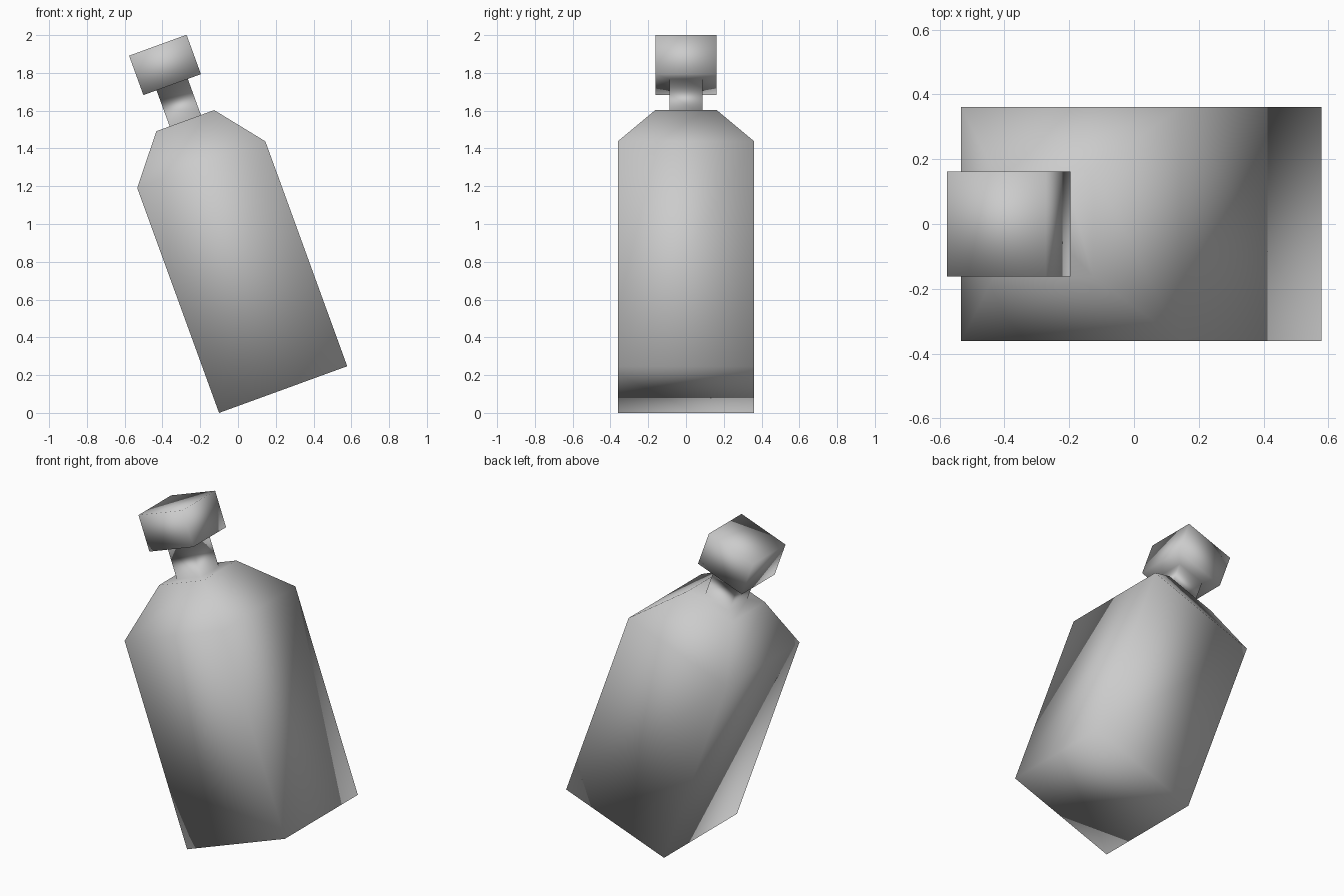
import bpy
import bmesh
from math import radians, sin, cos
from mathutils import Matrix, Vector

cube = bpy.data.objects.get("Cube")
if cube:
    bpy.data.objects.remove(cube, do_unlink=True)

TILT = radians(20)
BASE = 0.361  # half width of the square body

# One plain grey material
grey = bpy.data.materials.new("plain grey")
grey.use_nodes = True
colour = (0.6, 0.6, 0.6, 1)
grey.diffuse_color = colour
grey.node_tree.nodes["Principled BSDF"].inputs["Base Color"].default_value = colour

# Square sections up the bottle: (half width, height along the axis)
SECTIONS = [
    (BASE, 0),        # base
    (BASE, 1.267),    # top of the body
    (0.163, 1.515),   # top of the shoulder
    (0.088, 1.515),   # foot of the neck
    (0.088, 1.718),   # top of the neck
    (0.162, 1.718),   # underside of the stopper
    (0.162, 1.94),    # top of the stopper
]

bm = bmesh.new()


def ring(half, height):
    corners = [(-1, -1), (1, -1), (1, 1), (-1, 1)]
    return [bm.verts.new((x * half, y * half, height)) for x, y in corners]


# Skin the sections and cap both ends
rings = [ring(*s) for s in SECTIONS]
for low, high in zip(rings, rings[1:]):
    for i in range(4):
        j = (i + 1) % 4
        bm.faces.new((low[i], low[j], high[j], high[i]))
bm.faces.new(reversed(rings[0]))
bm.faces.new(rings[-1])

# Lean the bottle to its right, resting on one bottom edge
place = Matrix.Translation(Vector((0.239, 0, BASE * sin(TILT))))
bm.transform(place @ Matrix.Rotation(-TILT, 4, 'Y'))
bmesh.ops.recalc_face_normals(bm, faces=bm.faces)
for face in bm.faces:
    face.smooth = True

mesh = bpy.data.meshes.new("stoppered_bottle")
bm.to_mesh(mesh)
bm.free()
mesh.materials.append(grey)
bottle = bpy.data.objects.new("stoppered_bottle", mesh)
bpy.context.collection.objects.link(bottle)
